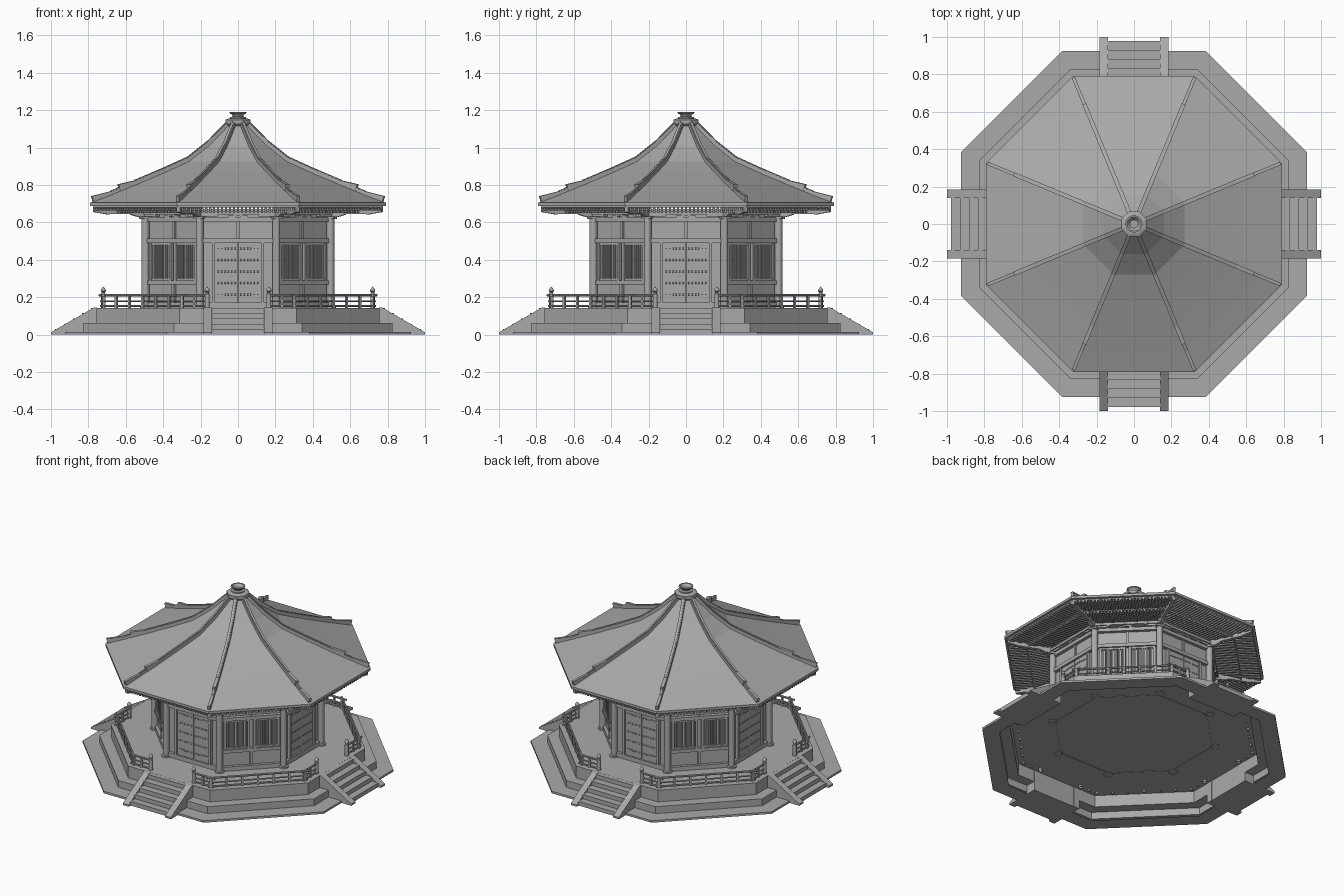
import bpy, bmesh, math
from mathutils import Matrix, Vector

cube = bpy.data.objects.get("Cube")
if cube:
    bpy.data.objects.remove(cube)

grey = bpy.data.materials.new("grey")
grey.use_nodes = True
grey.diffuse_color = (0.4, 0.4, 0.4, 1)
grey.node_tree.nodes["Principled BSDF"].inputs["Base Color"].default_value = (0.4, 0.4, 0.4, 1)

STEP = math.pi / 4
CORNER = 1 / math.cos(STEP / 2)
TAN = math.tan(STEP / 2)
CARDINAL, DIAGONAL, ALL = (0, 2, 4, 6), (1, 3, 5, 7), range(8)
CORNERS = [k + 0.5 for k in ALL]


class Part:
    """Mesh under construction; places pieces in side frames (t along, r outward, z up)."""

    def __init__(self, name):
        self.name, self.bm = name, bmesh.new()

    def prism(self, sides, pts, t0, t1):
        """Extrude an (r, z) outline along the side from t0 to t1."""
        for k in sides:
            rot = Matrix.Rotation(k * STEP - math.pi / 2, 3, 'Z')
            a, b = [[self.bm.verts.new(rot @ Vector((t, r, z))) for r, z in pts] for t in (t0, t1)]
            self.bm.faces.new(a)
            self.bm.faces.new(b[::-1])
            for i in range(len(pts)):
                j = (i + 1) % len(pts)
                self.bm.faces.new((a[j], a[i], b[i], b[j]))

    def box(self, sides, t, r, z):
        self.prism(sides, [(r[0], z[0]), (r[1], z[0]), (r[1], z[1]), (r[0], z[1])], *t)

    def rod(self, sides, t, r, z, radius):
        pts = [(r + radius * math.cos(i * STEP), z + radius * math.sin(i * STEP)) for i in ALL]
        self.prism(sides, pts, *t)

    def lathe(self, profile, segs=8, at=(0, 0), scale=1.0, closed=False):
        """Revolve an (r, z) profile; octagons have their flat sides on the axes."""
        rings = []
        for r, z in profile:
            rings.append([self.bm.verts.new((at[0] + r * scale * math.cos((i + .5) * math.tau / segs),
                                             at[1] + r * scale * math.sin((i + .5) * math.tau / segs), z))
                          for i in range(segs)])
        pairs = list(zip(rings, rings[1:])) + ([(rings[-1], rings[0])] if closed else [])
        for a, b in pairs:
            for i in range(segs):
                j = (i + 1) % segs
                self.bm.faces.new((a[i], a[j], b[j], b[i]))
        if not closed:
            self.bm.faces.new(rings[-1])
        return rings

    def finish(self, smooth=False, recalc=True):
        if recalc:
            bmesh.ops.recalc_face_normals(self.bm, faces=self.bm.faces)
        mesh = bpy.data.meshes.new(self.name)
        self.bm.to_mesh(mesh)
        self.bm.free()
        mesh.materials.append(grey)
        ob = bpy.data.objects.new(self.name, mesh)
        bpy.context.collection.objects.link(ob)
        if smooth:
            bpy.ops.object.select_all(action='DESELECT')
            ob.select_set(True)
            bpy.context.view_layer.objects.active = ob
            bpy.ops.object.shade_smooth_by_angle(angle=math.radians(40))


def spot(k, t, r):
    a = k * STEP
    return (r * math.cos(a) - t * math.sin(a), r * math.sin(a) + t * math.cos(a))


# Hollow stepped terrace
p = Part("terrace")
p.lathe([(.82, 0), (.925, 0), (.925, .014), (.825, .014), (.825, .062), (.757, .062), (.757, .143)], scale=CORNER)
p.finish(recalc=False)

# Stairs with sloping side walls on four sides
p = Part("stairs")
outline = [(.757, .0)]
for i in range(5):
    r = .978 - .048 * i
    outline += [(r, .0285 * i), (r, .0285 * (i + 1))]
p.prism(CARDINAL, outline + [(.757, .1425)], -.142, .142)
p.finish()
p = Part("stair_side_walls")
for s in (-1, 1):
    p.prism(CARDINAL, [(.755, 0), (1, 0), (1, .012), (.77, .145), (.755, .145)], s * .14, s * .185)
p.finish()

# Hall body and round columns
p = Part("hall_walls")
p.lathe([(.478, .14), (.478, .66)], scale=CORNER)
p.finish()
p = Part("columns")
for k in CORNERS:
    p.lathe([(.03, .14), (.03, .152), (.021, .155), (.021, .625)], 16, spot(k, 0, .495 * CORNER))
p.finish(True)

# Horizontal beams around the hall
p = Part("wall_beams")
for z0, z1, r in ((.143, .172, .498), (.49, .514, .503), (.605, .628, .5), (.643, .66, .515)):
    p.box(ALL, (-r * TAN, r * TAN), (.47, r), (z0, z1))
p.box(DIAGONAL, (-.2, .2), (.47, .5), (.268, .29))
p.box(ALL, (-.008, .008), (.47, .488), (.51, .61))
p.finish()

# Double doors with frames, straps and studs
p = Part("doors")
for s in (-1, 1):
    p.box(CARDINAL, (s * .002, s * .122), (.47, .488), (.172, .49))
    p.box(CARDINAL, (s * .122, s * .138), (.47, .498), (.165, .49))
p.finish()
p = Part("door_studs")
for row in range(5):
    z = .46 - .0615 * row
    for s in (-1, 1):
        for i in range(6):
            t = s * (.015 + .018 * i)
            p.rod(CARDINAL, (t - .004, t + .004), .488, z, .005)
        if row in (0, 4):
            p.box(CARDINAL, (s * .07, s * .12), (.487, .492), (z - .006, z + .006))
p.finish()

# Barred windows, with posts and lower panels, on the diagonal sides
p = Part("window_frames")
for s in (-1, 1):
    for t in (.018, .17):
        p.box(DIAGONAL, (s * t - .008, s * t + .008), (.47, .496), (.29, .49))
    p.box(DIAGONAL, (s * .018, s * .17), (.47, .492), (.29, .3))
    p.box(DIAGONAL, (s * .018, s * .17), (.47, .492), (.478, .49))
p.box(DIAGONAL, (-.01, .01), (.47, .493), (.172, .268))
p.finish()
p = Part("window_bars")
for s in (-1, 1):
    for i in range(9):
        t = s * (.036 + .0145 * i)
        p.box(DIAGONAL, (t - .0042, t + .0042), (.477, .489), (.3, .478))
p.finish()

# Brackets on the columns and struts between them
p = Part("brackets")
r = .495 * CORNER
p.box(CORNERS, (-.026, .026), (r - .026, r + .026), (.618, .632))
p.prism(CORNERS, [(r, .628), (r + .05, .63), (r + .085, .642), (r + .085, .652), (r, .652)], -.011, .011)
for s in (-1, 1):
    p.box(ALL, (s * .11, s * .2), (.485, .507), (.63, .643))
    p.box(ALL, (s * .11, s * .13), (.482, .512), (.636, .65))
    p.box(ALL, (s * .012, s * .05), (.485, .505), (.628, .638))
p.box(ALL, (-.025, .025), (.485, .507), (.634, .646))
p.finish()

# Two tiers of rafters, the eave purlin and the hip rafters
p = Part("rafters")
for i in range(-15, 16):
    t = i * .0212
    start = abs(t) / TAN
    for r0, r1, z0, z1 in ((.49, .655, .668, .649), (.62, .775, .667, .664)):
        r0 = max(r0, start)
        if r0 < r1 - .01:
            p.prism(ALL, [(r0, z0), (r1, z1), (r1, z1 + .013), (r0, z0 + .013)], t - .0055, t + .0055)
p.box(ALL, (-.655 * TAN, .655 * TAN), (.645, .658), (.662, .672))
p.prism(CORNERS, [(.52, .645), (.76, .643), (.835, .655), (.835, .682), (.52, .69)], -.011, .011)
p.finish()

# Curved octagonal roof
slope = [(.79, .705), (.68, .748), (.55, .802), (.4, .866), (.27, .925), (.16, 1.012), (.05, 1.125)]
p = Part("roof")
p.lathe([(.478, .684), (.775, .678), (.775, .686), (.79, .688)] + slope, scale=CORNER)
p.finish()

# Hip ridges: a tall upper run and a lower tail with raised ends
p = Part("roof_ridges")
upper = [(.63, .769)] + slope[2:]
lower = [(.772, .712), (.68, .748), (.61, .777)]
for run, w, h, tip in ((upper, .011, .022, .012), (lower, .009, .018, .01)):
    top = [(r * CORNER, z + h) for r, z in run]
    top[0] = (top[0][0] + .012, top[0][1] + tip)
    base = [(r * CORNER, z - .012) for r, z in run]
    p.prism(CORNERS, base + top[::-1], -w, w)
    cap = [(r, z - .002) for r, z in top[1:]]
    p.prism(CORNERS, cap + [(r, z + .006) for r, z in cap[::-1]], -w * .5, w * .5)
p.finish()

# Finial: octagonal base below an open dish
p = Part("finial_base")
p.lathe([(.05, 1.105), (.068, 1.125), (.068, 1.148), (.05, 1.155)], scale=CORNER)
p.finish()
p = Part("finial_dish")
p.lathe([(.042, 1.15), (.042, 1.162), (.028, 1.166), (.032, 1.176), (.046, 1.184), (.046, 1.19),
         (.037, 1.19), (.022, 1.172), (.004, 1.172)], 24)
p.finish(True)

# Railings: posts, three rails that cross at the corners, newels at the stairs
R = .72
p = Part("rails")
for z, rad, over in ((.21, .007, .03), (.178, .005, .02), (.152, .006, .02)):
    end = R * TAN + over
    p.rod(DIAGONAL, (-end, end), R, z, rad)
    for s in (-1, 1):
        p.rod(CARDINAL, (s * .165, s * end), R, z, rad)
p.finish(True)
p = Part("rail_posts")
for t in (-.2, -.1, 0, .1, .2):
    p.box(DIAGONAL, (t - .006, t + .006), (R - .006, R + .006), (.13, .206))
p.box(CORNERS, (-.008, .008), (R * CORNER - .008, R * CORNER + .008), (.13, .206))
for t in (-.235, .235):
    p.box(CARDINAL, (t - .006, t + .006), (R - .006, R + .006), (.13, .206))
p.finish()
p = Part("newel_posts")
for k in CARDINAL:
    for t in (-.165, .165):
        p.lathe([(.013, .13), (.013, .218), (.009, .222), (.009, .227), (.014, .232),
                 (.013, .242), (.006, .25), (.001, .256)], 12, spot(k, t, R))
p.finish(True)
